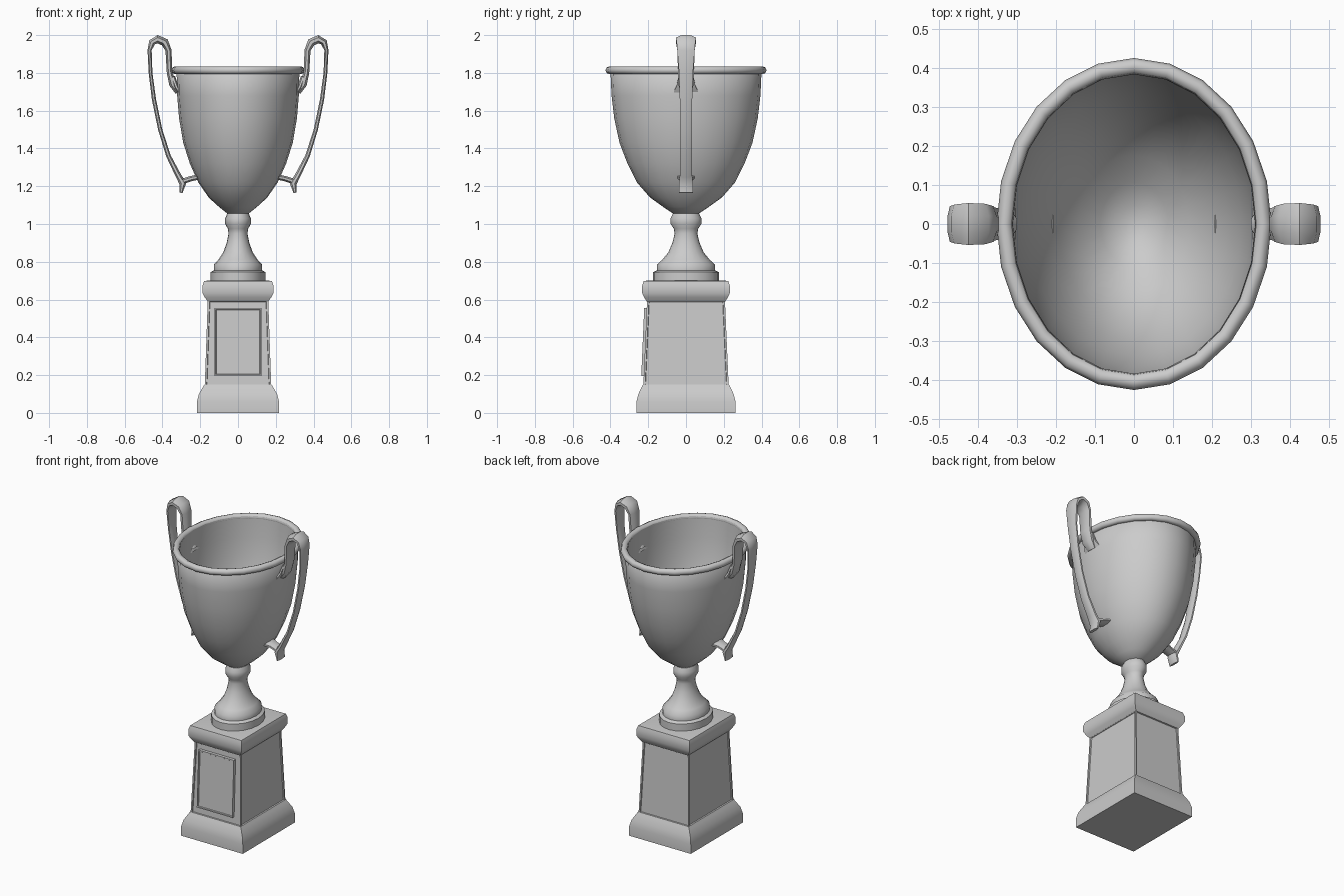
import bpy, bmesh, math
from mathutils import Vector

cube = bpy.data.objects.get("Cube")
if cube:
    bpy.data.objects.remove(cube, do_unlink=True)

silver = bpy.data.materials.new("brushed silver")
silver.use_nodes = True
COLOUR = (0.6, 0.6, 0.6, 1)
silver.diffuse_color = COLOUR
silver.node_tree.nodes["Principled BSDF"].inputs["Base Color"].default_value = COLOUR


def finish(bm, name, angle=40):
    bmesh.ops.recalc_face_normals(bm, faces=bm.faces)
    mesh = bpy.data.meshes.new(name)
    bm.to_mesh(mesh)
    bm.free()
    mesh.materials.append(silver)
    obj = bpy.data.objects.new(name, mesh)
    bpy.context.collection.objects.link(obj)
    bpy.ops.object.select_all(action='DESELECT')
    obj.select_set(True)
    bpy.context.view_layer.objects.active = obj
    bpy.ops.object.shade_smooth_by_angle(angle=math.radians(angle))
    return obj


def loft(bm, rings, closed=False, caps=True):
    """Skin a list of rings of points."""
    rows = [[bm.verts.new(p) for p in ring] for ring in rings]
    pairs = list(zip(rows, rows[1:]))
    if closed:
        pairs.append((rows[-1], rows[0]))
    for a, b in pairs:
        n = len(a)
        for i in range(n):
            j = (i + 1) % n
            bm.faces.new((a[i], a[j], b[j], b[i]))
    if caps and not closed:
        bm.faces.new(rows[0])
        bm.faces.new(rows[-1])


def ellipse(rx, ry, z, n=24):
    return [(rx * math.cos(math.tau * i / n), ry * math.sin(math.tau * i / n), z)
            for i in range(n)]


def rectangle(hx, hy, z):
    return [(hx, -hy, z), (hx, hy, z), (-hx, hy, z), (-hx, -hy, z)]


# Oval bowl: outer wall up, inner wall back down
outer = [(0.05, 0.06, 1.05), (0.10, 0.12, 1.09), (0.155, 0.19, 1.14),
         (0.21, 0.26, 1.22), (0.255, 0.31, 1.32), (0.29, 0.352, 1.43),
         (0.312, 0.38, 1.56), (0.322, 0.394, 1.68), (0.325, 0.4, 1.81)]
inner = [(x - 0.013, y - 0.013, z + 0.012) for x, y, z in reversed(outer)]
bm = bmesh.new()
loft(bm, [ellipse(*p) for p in outer + inner])
finish(bm, "bowl", 60)

# Rolled rim
bm = bmesh.new()
loft(bm, [ellipse(0.332 + 0.021 * math.cos(a), 0.405 + 0.021 * math.cos(a),
                  1.814 + 0.021 * math.sin(a))
          for a in [math.tau * k / 8 for k in range(8)]], closed=True)
finish(bm, "rim", 70)

# Turned stem with its round foot
stem = [(0.145, 0.69), (0.145, 0.745), (0.128, 0.755), (0.128, 0.785),
        (0.105, 0.81), (0.078, 0.85), (0.06, 0.90), (0.05, 0.95),
        (0.054, 0.975), (0.068, 1.0), (0.068, 1.03), (0.055, 1.06)]
bm = bmesh.new()
loft(bm, [ellipse(r, r * 1.2, z, 20) for r, z in stem])
finish(bm, "stem", 50)

# Plinth mouldings and body
tiers = {
    "plinth_base": [(0.217, 0.262, 0), (0.217, 0.262, 0.06), (0.207, 0.252, 0.10),
                    (0.187, 0.235, 0.135), (0.178, 0.228, 0.15)],
    "plinth_cap": [(0.16, 0.208, 0.59), (0.176, 0.222, 0.612), (0.188, 0.232, 0.635),
                   (0.188, 0.232, 0.672), (0.18, 0.224, 0.697), (0.165, 0.21, 0.70)],
}
for name, levels in tiers.items():
    bm = bmesh.new()
    loft(bm, [rectangle(*p) for p in levels])
    finish(bm, name, 50)

# Tapered plinth body with recessed panels
bm = bmesh.new()
loft(bm, [rectangle(0.176, 0.226, 0.14), rectangle(0.16, 0.206, 0.60)])
bm.normal_update()
walls = [f for f in bm.faces if abs(f.normal.z) < 0.5]
bmesh.ops.inset_individual(bm, faces=walls, thickness=0.014, depth=0)
bmesh.ops.inset_individual(bm, faces=walls, thickness=0.003, depth=-0.006)
finish(bm, "plinth_body", 25)

# Front plaque with a raised border, leaning with the wall
bm = bmesh.new()
bmesh.ops.create_cube(bm, size=1)
for v in bm.verts:
    z = 0.375 + v.co.z * 0.36
    wall = -0.226 + (z - 0.14) * 0.0435
    v.co = Vector((v.co.x * 0.25, wall + (v.co.y - 0.1) * 0.022, z))
bm.normal_update()
front = [f for f in bm.faces if f.normal.y < -0.9]
bmesh.ops.inset_individual(bm, faces=front, thickness=0.01, depth=0)
bmesh.ops.inset_individual(bm, faces=front, thickness=0.004, depth=-0.005)
finish(bm, "front_plaque", 25)


def strap(bm, path, side):
    """Sweep an eight-sided strap; path rows are x, z, half thickness, half width."""
    pts = [Vector((p[0], 0, p[1])) for p in path]
    rings = []
    for i, (x, z, thick, wide) in enumerate(path):
        t = (pts[min(i + 1, len(pts) - 1)] - pts[max(i - 1, 0)]).normalized()
        across = Vector((t.z, 0, -t.x))
        ring = []
        for k in range(8):
            a = math.tau * (k + 0.5) / 8
            p = pts[i] + across * (thick * 1.08 * math.cos(a))
            ring.append((side * p.x, wide * 1.08 * math.sin(a), p.z))
        rings.append(ring)
    loft(bm, rings)


# Handles: tall loop, lower fixing and upper leaf
loop = [(0.315, 1.70, 0.018, 0.03), (0.345, 1.74, 0.02, 0.04), (0.362, 1.80, 0.015, 0.042),
        (0.368, 1.92, 0.016, 0.046), (0.388, 1.962, 0.022, 0.052),
        (0.425, 1.978, 0.022, 0.054), (0.455, 1.962, 0.018, 0.05),
        (0.468, 1.92, 0.011, 0.046), (0.463, 1.80, 0.010, 0.037),
        (0.445, 1.66, 0.011, 0.033), (0.412, 1.50, 0.011, 0.031),
        (0.368, 1.36, 0.012, 0.031), (0.315, 1.255, 0.015, 0.033),
        (0.292, 1.215, 0.019, 0.038), (0.302, 1.165, 0.008, 0.036)]
fixing = [(0.205, 1.25, 0.014, 0.05), (0.25, 1.24, 0.014, 0.035), (0.295, 1.225, 0.014, 0.035)]
leaf = [(0.308, 1.69, 0.006, 0.07), (0.328, 1.73, 0.012, 0.05), (0.345, 1.78, 0.012, 0.04)]
for name, side in (("left", 1), ("right", -1)):
    bm = bmesh.new()
    for path in (loop, fixing, leaf):
        strap(bm, path, side)
    finish(bm, name + "_handle", 50)
